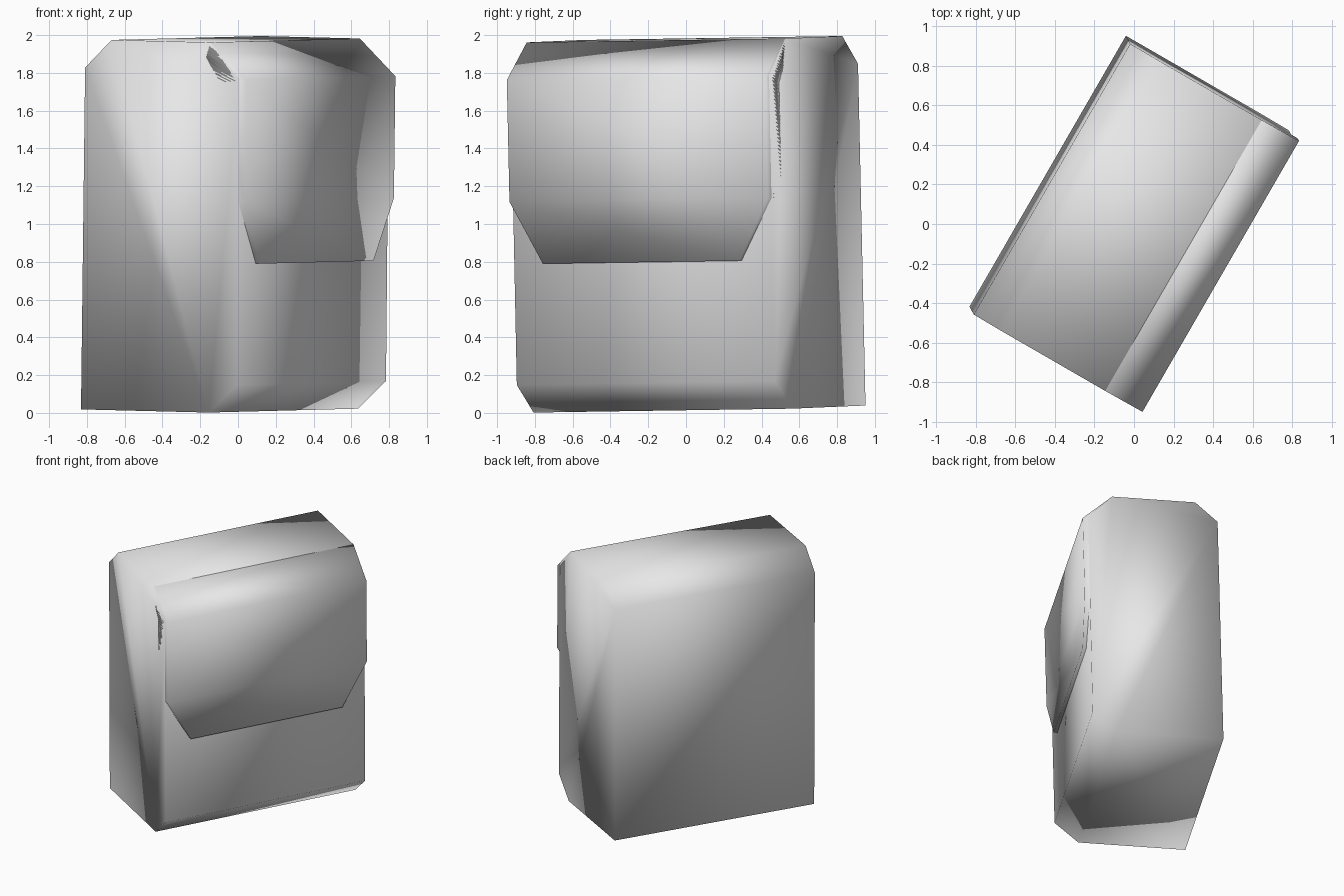
import bpy, bmesh
from mathutils import Matrix, Vector

if "Cube" in bpy.data.objects:
    bpy.data.objects.remove(bpy.data.objects["Cube"])

# Tilted frame: local x = bag depth (front +), local y = bag width, local z = up
up = Vector((0.012, -0.022, 1)).normalized()
width = Vector((0.5, 0.866, 0))
width = (width - up * width.dot(up)).normalized()
depth = width.cross(up)
if depth.x < 0:
    depth = -depth
frame = Matrix((depth, width, up)).transposed().to_4x4()
frame = Matrix.Translation((0, 0, 0.998)) @ frame @ Matrix.Translation((0, 0, -1))

grey = bpy.data.materials.new("plain_grey")
grey.diffuse_color = (0.8, 0.8, 0.8, 1)
grey.use_nodes = True
grey.node_tree.nodes["Principled BSDF"].inputs["Base Color"].default_value = grey.diffuse_color


def finish(name, bm):
    """Place the part, fix its normals and shade it smooth all over."""
    bmesh.ops.transform(bm, matrix=frame, verts=bm.verts)
    bmesh.ops.recalc_face_normals(bm, faces=bm.faces)
    for f in bm.faces:
        f.smooth = True
    mesh = bpy.data.meshes.new(name)
    bm.to_mesh(mesh)
    bm.free()
    mesh.materials.append(grey)
    obj = bpy.data.objects.new(name, mesh)
    bpy.context.collection.objects.link(obj)


HALF = 0.79

# Body: side profile (depth, height) extruded across the width
profile = [(-0.49, 0.02), (0.29, 0.02), (0.46, 0.17), (0.455, 1.79),
           (0.275, 1.98), (-0.33, 1.98), (-0.49, 1.83)]
bm = bmesh.new()
ends = [[bm.verts.new((x, s * HALF, z)) for x, z in profile] for s in (-1, 1)]
for ring in ends:
    bm.faces.new(ring)
n = len(profile)
for i in range(n):
    j = (i + 1) % n
    bm.faces.new((ends[0][i], ends[0][j], ends[1][j], ends[1][i]))
finish("bag_body", bm)

# Front flap: rows from top to bottom (half width, outer x, outer z, inner x, inner z)
rows = [(HALF, 0.275, 1.98, 0.25, 1.90),
        (HALF, 0.495, 1.785, 0.35, 1.75),
        (HALF, 0.495, 1.14, 0.35, 1.14),
        (0.60, 0.485, 0.81, 0.35, 0.81)]
bm = bmesh.new()
rings = []
for h, xo, zo, xi, zi in rows:
    rings.append([bm.verts.new(p) for p in
                  ((xo, -h, zo), (xo, h, zo), (xi, h, zi), (xi, -h, zi))])
for a, b in zip(rings, rings[1:]):
    for i in range(4):
        j = (i + 1) % 4
        bm.faces.new((a[i], a[j], b[j], b[i]))
bm.faces.new(rings[0])
bm.faces.new(rings[-1])
finish("front_flap", bm)
